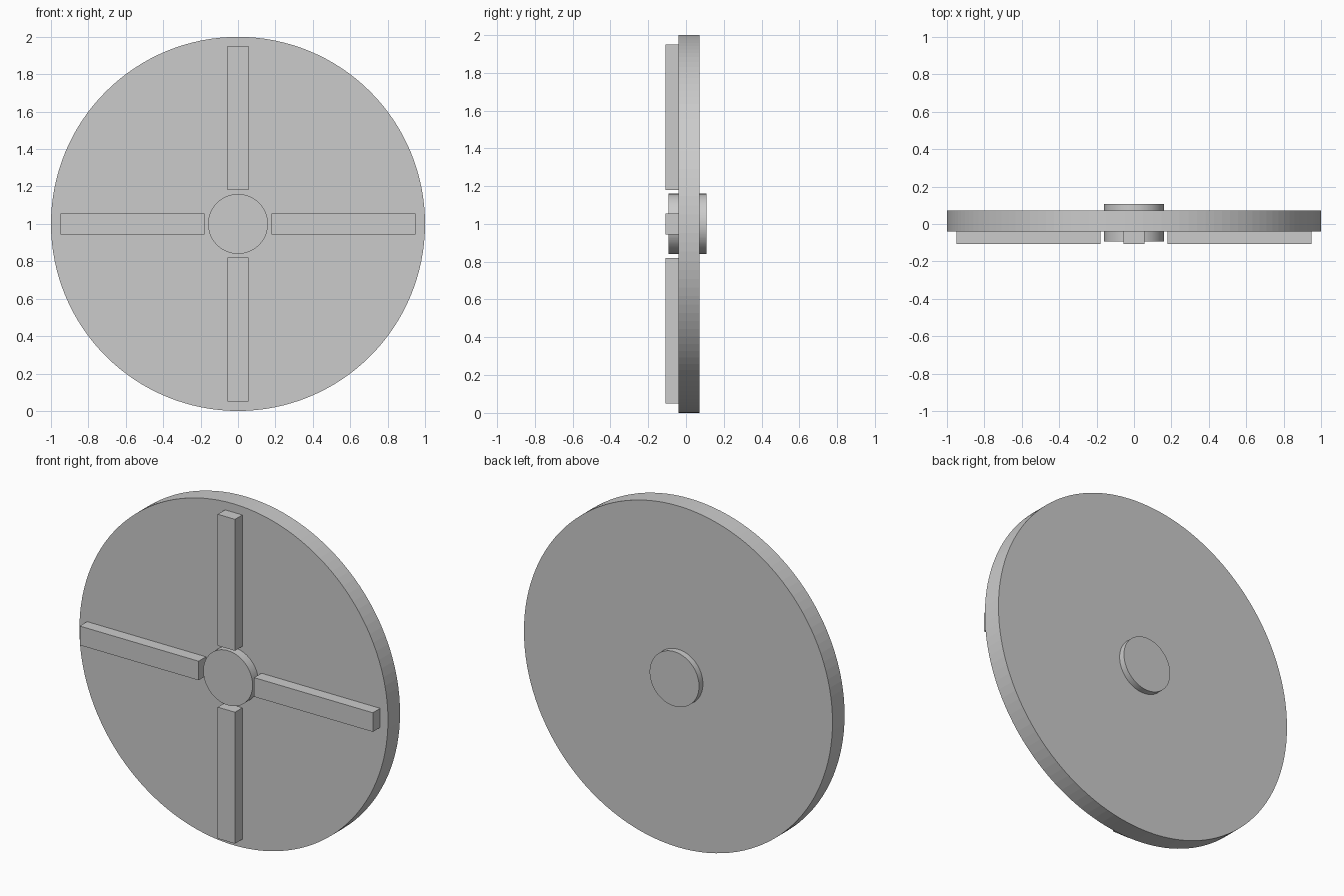
import bpy
from math import pi, sin, cos
from mathutils import Matrix

cube = bpy.data.objects.get("Cube")
if cube:
    bpy.data.objects.remove(cube, do_unlink=True)

grey = bpy.data.materials.new("plain grey")
grey.use_nodes = True
colour = (0.6, 0.6, 0.6, 1)
grey.diffuse_color = colour
grey.node_tree.nodes["Principled BSDF"].inputs["Base Color"].default_value = colour

CENTRE_Z = 1.0


def finish(name):
    obj = bpy.context.object
    obj.name = name
    obj.data.materials.append(grey)
    return obj


def disc(name, radius, front, back):
    """Cylinder lying along y between two depths."""
    bpy.ops.mesh.primitive_cylinder_add(
        vertices=128, radius=radius, depth=back - front,
        location=(0, (front + back) / 2, CENTRE_Z), rotation=(pi / 2, 0, 0))
    return finish(name)


def rib(name, angle, inner, outer, width, front, back):
    """Radial bar on the front face, turned about the hub axis."""
    middle = (inner + outer) / 2
    bpy.ops.mesh.primitive_cube_add(
        size=1, location=(middle * cos(angle), (front + back) / 2,
                          CENTRE_Z + middle * sin(angle)),
        rotation=(0, -angle, 0))
    obj = finish(name)
    obj.data.transform(Matrix.Diagonal((outer - inner, back - front, width, 1)))
    return obj


# Main plate and the hub that passes through it
disc("wheel_plate", 1.0, -0.04, 0.072)
disc("hub", 0.16, -0.093, 0.108)

# Four ribs in a cross
for i, side in enumerate(("left", "top", "right", "bottom")):
    rib(side + "_rib", i * pi / 2, 0.18, 0.95, 0.112, -0.108, -0.04)
